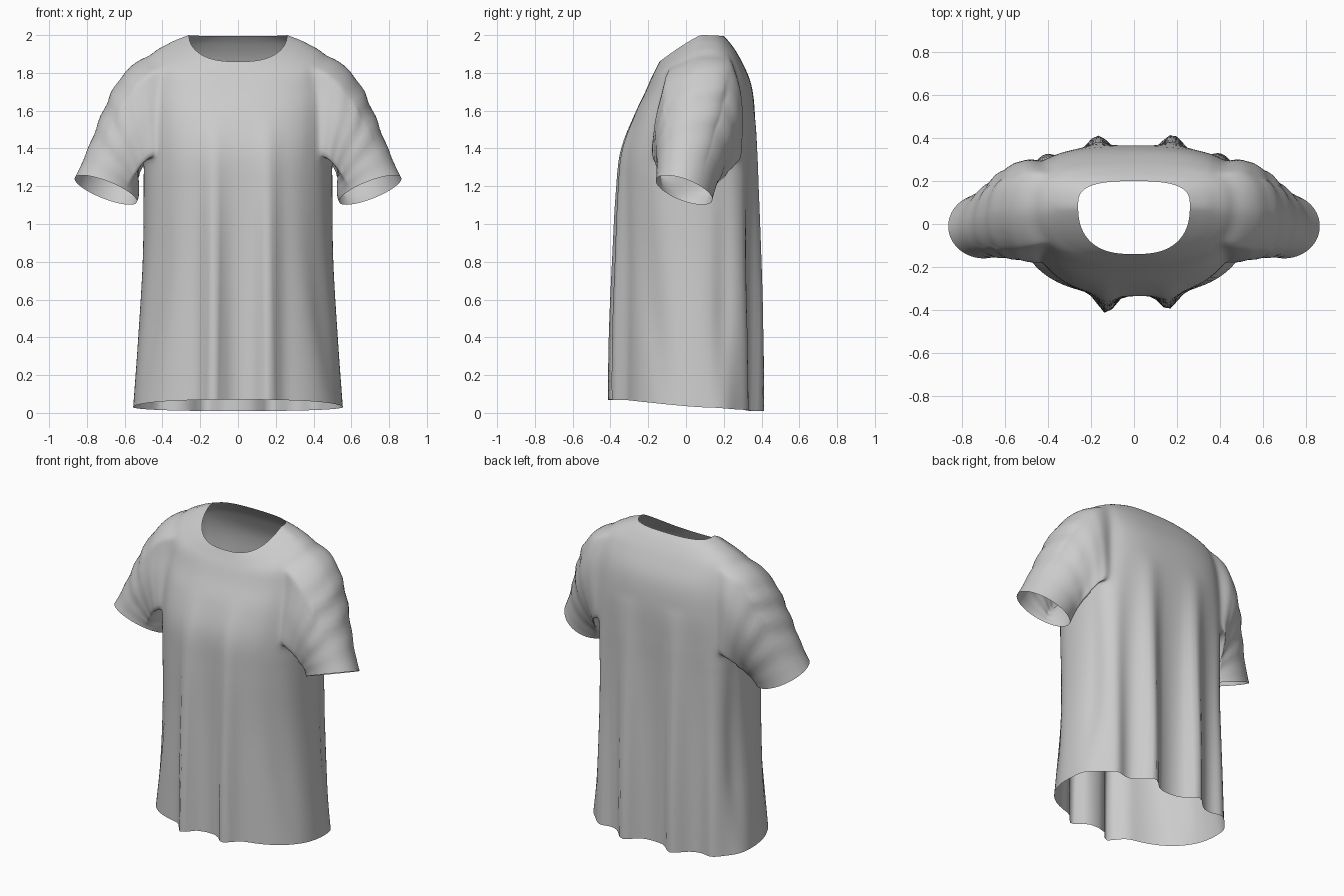
import bpy, bmesh, math
from mathutils import Vector

if "Cube" in bpy.data.objects:
    bpy.data.objects.remove(bpy.data.objects["Cube"], do_unlink=True)

COLS, STEPS, ARM = 120, 6, 12      # columns round, rows per section, half armhole width
CY = 0.08                          # depth of the side seams

# Torso sections: half width, front y, back y, then z at front, side and back
SECTIONS = [
    (.555, -.33, .33, .07, .03, .01),
    (.53, -.33, .335, .40, .38, .37),
    (.505, -.33, .34, .80, .80, .80),
    (.50, -.335, .35, 1.15, 1.15, 1.15),
    (.50, -.33, .36, 1.38, 1.33, 1.36),
    (.50, -.28, .365, 1.56, 1.55, 1.57),
    (.49, -.22, .345, 1.69, 1.74, 1.74),
    (.465, -.185, .29, 1.77, 1.89, 1.87),
    (.37, -.16, .24, 1.82, 1.955, 1.95),
    (.26, -.14, .20, 1.86, 2.0, 1.995),
]
# Hanging folds: x, width, depth
FRONT_FOLDS = [(-.13, .055, .09), (.16, .055, .075)]
BACK_FOLDS = [(-.17, .07, .085), (.18, .07, .09), (-.42, .06, .05), (.41, .06, .05)]


def bump(v, centre, width):
    return math.exp(-((v - centre) / width) ** 2)


def spline(a, b, c, d, t):
    return tuple(.5 * (2*q + (r - p)*t + (2*p - 5*q + 4*r - s)*t*t + (3*q - p - 3*r + s)*t**3)
                 for p, q, r, s in zip(a, b, c, d))


def section_rows():
    last = len(SECTIONS) - 1
    for i in range(last):
        a, d = SECTIONS[max(i - 1, 0)], SECTIONS[min(i + 2, last)]
        for k in range(STEPS):
            yield spline(a, SECTIONS[i], SECTIONS[i + 1], d, k / STEPS)
    yield SECTIONS[last]


def torso_point(row, col):
    hx, yf, yb, zf, zs, zb = row
    a = 2 * math.pi * col / COLS
    c, s = math.cos(a), math.sin(a)
    x = math.copysign(hx * abs(c) ** .75, c)
    front = s < 0
    y = CY + ((yf if front else yb) - CY) * abs(s) ** (.85 if front else .6)
    z = zs + ((zf if front else zb) - zs) * abs(s)
    # Folds deepen towards the hem
    hang = max(0, 1 - (z / 1.6) ** 2)
    folds = FRONT_FOLDS if front else BACK_FOLDS
    y += math.copysign(hang * abs(s) * sum(d * bump(x, m, w) for m, w, d in folds), s)
    # Creases along the sides
    crease = .035 * bump(y, .2, .06) + .03 * bump(y, -.13 - .1 * z, .07)
    x -= math.copysign(crease * hang * min(1, z * 2) * abs(c), c)
    return Vector((x, y, z))


bm = bmesh.new()
grid = [[bm.verts.new(torso_point(row, col)) for col in range(COLS)] for row in section_rows()]
LOW, HIGH = 4 * STEPS, 7 * STEPS


def in_armhole(r, col):
    side = (col + ARM) % (COLS // 2)
    return LOW <= r < HIGH and side < 2 * ARM


# Torso faces, leaving both armholes open
for r in range(len(grid) - 1):
    for c in range(COLS):
        if not in_armhole(r, c):
            n = (c + 1) % COLS
            bm.faces.new((grid[r][c], grid[r][n], grid[r + 1][n], grid[r + 1][c]))


def armhole_loop(mid):
    cols = range(mid - ARM, mid + ARM)
    loop = [grid[LOW][c % COLS] for c in cols]
    loop += [grid[r][(mid + ARM) % COLS] for r in range(LOW, HIGH)]
    loop += [grid[HIGH][(c + 1) % COLS] for c in reversed(cols)]
    loop += [grid[r][(mid - ARM) % COLS] for r in range(HIGH, LOW, -1)]
    return loop


def add_sleeve(mid, side, rows=24):
    loop = armhole_loop(mid)
    paths = []
    for v in loop:
        p = v.co.copy()
        a = math.atan2((p.y - .07) / .23, (p.z - 1.6) / .28)
        up, back = math.cos(a), math.sin(a)
        cuff = Vector((side * (.7 + .165 * up), -.01 + .15 * back, 1.18 + .06 * up - .05 * back))
        d = (cuff - p).length
        c1 = p + d * Vector((side * .27, .12 * back, -.04))
        c2 = cuff - d * Vector((side * .16, -.05, -.3))
        paths.append((p, c1, c2, cuff, a))
    previous = loop
    for k in range(1, rows + 1):
        t = k / rows
        ring = []
        for p, c1, c2, cuff, a in paths:
            co = p*(1-t)**3 + c1*3*t*(1-t)**2 + c2*3*t*t*(1-t) + cuff*t**3
            # Gathered wrinkles near the shoulder
            ripple = .007 * math.sin(t * 34 + 2.5 * math.sin(a)) * math.sin(math.pi * t) * (1 - .6 * t)
            co += ripple * Vector((side * max(0, math.cos(a)), math.sin(a), 0))
            ring.append(bm.verts.new(co))
        for i in range(len(ring)):
            j = (i + 1) % len(ring)
            bm.faces.new((previous[i], previous[j], ring[j], ring[i]))
        previous = ring


add_sleeve(0, 1)
add_sleeve(COLS // 2, -1)

# Relax the sleeve joints
joint = [v for v in bm.verts if .36 < abs(v.co.x) < .62 and v.co.z > 1.27 and not v.is_boundary]
for _ in range(5):
    bmesh.ops.smooth_vert(bm, verts=joint, factor=.5, use_axis_x=True, use_axis_y=True, use_axis_z=True)
bmesh.ops.recalc_face_normals(bm, faces=bm.faces)

mesh = bpy.data.meshes.new("shirt")
bm.to_mesh(mesh)
bm.free()
shirt = bpy.data.objects.new("shirt", mesh)
bpy.context.collection.objects.link(shirt)

fabric = bpy.data.materials.new("light grey fabric")
fabric.use_nodes = True
colour = (.6, .6, .6, 1)
fabric.diffuse_color = colour
fabric.node_tree.nodes["Principled BSDF"].inputs["Base Color"].default_value = colour
mesh.materials.append(fabric)

bpy.context.view_layer.objects.active = shirt
shirt.select_set(True)
bpy.ops.object.shade_smooth()
